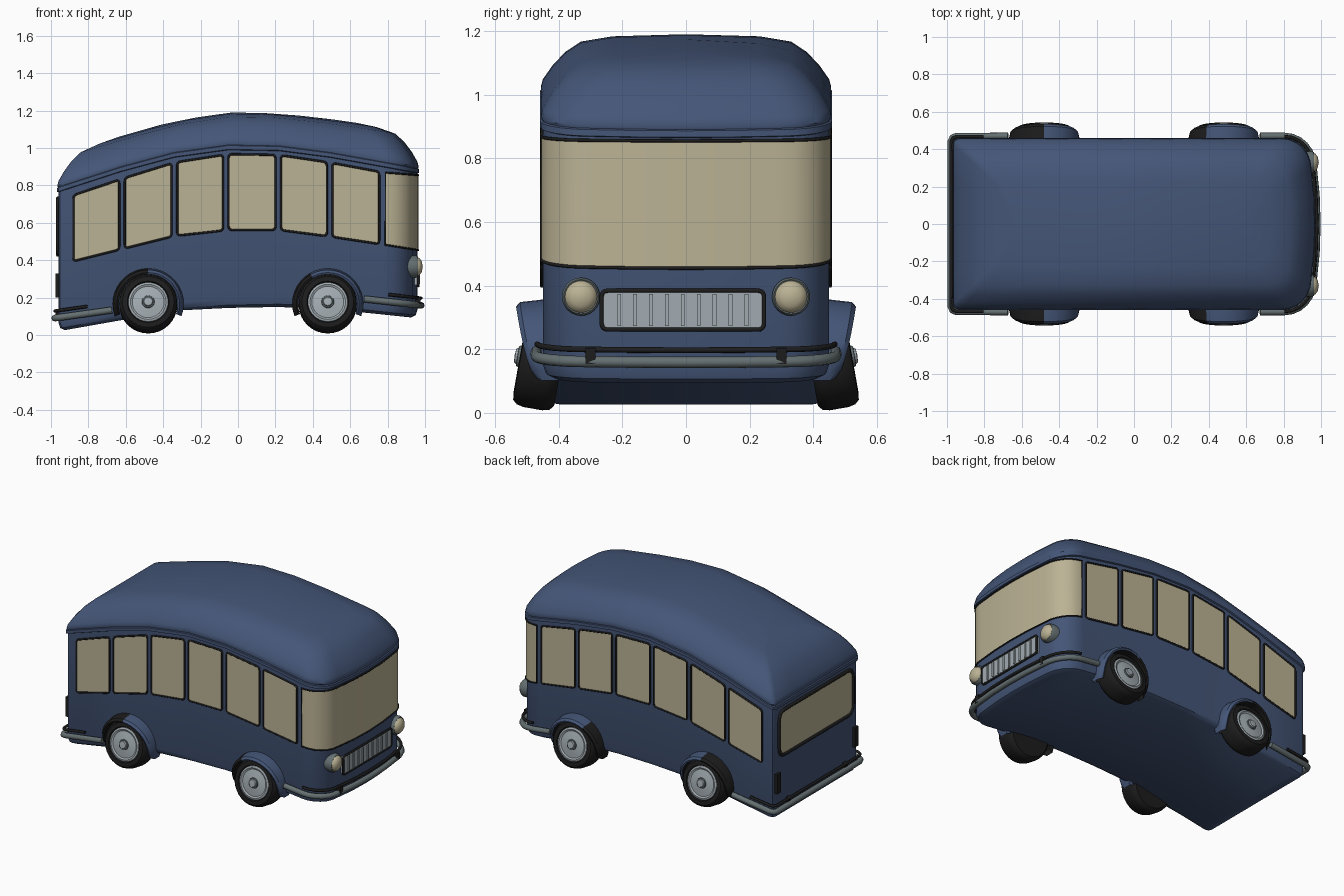
import bpy, bmesh, math
from mathutils import Matrix, Vector

if "Cube" in bpy.data.objects:
    bpy.data.objects.remove(bpy.data.objects["Cube"])


def material(name, col):
    m = bpy.data.materials.new(name)
    m.diffuse_color = (*col, 1)
    m.use_nodes = True
    m.node_tree.nodes["Principled BSDF"].inputs["Base Color"].default_value = m.diffuse_color
    return m


BLUE = material("navy paint", (0.058, 0.092, 0.185))
CREAM = material("cream glass", (0.50, 0.45, 0.30))
BLACK = material("black rubber", (0.012, 0.012, 0.012))
CHROME = material("light chrome", (0.36, 0.41, 0.44))
GREY = material("dark chrome", (0.13, 0.16, 0.165))

# Bent side lines of the bus: heights at these lengthwise stations
XS = [-.96, -.62, -.34, -.05, .22, .49, .77, .96]
FLOOR = [.02, .08, .13, .145, .15, .14, .11, .09]
SILL = [.375, .46, .53, .562, .562, .527, .485, .455]
HEAD = [.72, .835, .922, .967, .962, .922, .87, .855]
EAVE = [.80, .91, .985, 1.025, 1.02, .985, .935, .90]
CROWN = [.965, 1.065, 1.145, 1.19, 1.185, 1.155, 1.115, 1.08]


def at(line, x):
    i = 0
    while i < len(XS) - 2 and x > XS[i + 1]:
        i += 1
    t = (x - XS[i]) / (XS[i + 1] - XS[i])
    return line[i] + t * (line[i + 1] - line[i])


# Plan outline, -y half from the rear centre to the nose
HALF = [(-.96, 0), (-.96, -.25), (-.96, -.42), (-.951, -.441), (-.93, -.45)]
HALF += [(x, -.45) for x in XS[1:-1]]
HALF += [(.79 + .15 * math.sin(a), -.29 - .16 * math.cos(a))
         for a in [math.radians(15 * i) for i in range(7)]]
HALF += [(.955, -.15), (.96, 0)]
PLAN = HALF + [(x, -y) for x, y in HALF[-2:0:-1]]


def grow(p, d):
    return p[0] * (.96 + d) / .96, p[1] * (.45 + d) / .45


def mesh_object(name, bm, mats, smooth=40):
    bmesh.ops.remove_doubles(bm, verts=bm.verts, dist=1e-5)
    bmesh.ops.recalc_face_normals(bm, faces=bm.faces)
    me = bpy.data.meshes.new(name)
    bm.to_mesh(me)
    bm.free()
    for m in mats:
        me.materials.append(m)
    for p in me.polygons:
        p.use_smooth = True
    me.set_sharp_from_angle(angle=math.radians(smooth))
    ob = bpy.data.objects.new(name, me)
    bpy.context.collection.objects.link(ob)
    return ob


def loft(name, rings, mats, closed=True, rule=None):
    bm = bmesh.new()
    rows = [[bm.verts.new(p) for p in r] for r in rings]
    n = len(rings[0])
    for k in range(len(rows) - 1):
        for i in range(n if closed else n - 1):
            j = (i + 1) % n
            f = bm.faces.new((rows[k][i], rows[k][j], rows[k + 1][j], rows[k + 1][i]))
            if rule:
                f.material_index = rule(k, i, f.calc_center_median())
    return mesh_object(name, bm, mats)


def tube(name, pts, r, mat, closed=False):
    cu = bpy.data.curves.new(name, 'CURVE')
    cu.dimensions = '3D'
    cu.bevel_depth = r
    cu.bevel_resolution = 2
    cu.use_fill_caps = True
    sp = cu.splines.new('POLY')
    sp.points.add(len(pts) - 1)
    for q, p in zip(sp.points, pts):
        q.co = (*p, 1)
    sp.use_cyclic_u = closed
    cu.materials.append(mat)
    ob = bpy.data.objects.new(name, cu)
    bpy.context.collection.objects.link(ob)


def plate(name, pts, mat):
    bm = bmesh.new()
    bm.faces.new([bm.verts.new(p) for p in pts])
    mesh_object(name, bm, [mat])


def rounded(corners, r):
    out = []
    for i, c in enumerate(corners):
        c = Vector(c)
        a = (Vector(corners[i - 1]) - c).normalized() * r
        b = (Vector(corners[(i + 1) % len(corners)]) - c).normalized() * r
        for t in (0, .25, .5, .75, 1):
            out.append(c + a * (1 - t) ** 2 + b * t ** 2)
    return out


def box(name, centre, size, mat):
    bm = bmesh.new()
    bmesh.ops.create_cube(bm, size=1, matrix=Matrix.Translation(centre) @ Matrix.Diagonal((*size, 1)))
    mesh_object(name, bm, [mat])


def lathe(name, profile, mats, matrix, n=32, rule=None):
    # profile of (radius, distance) turned around local y
    rings = [[matrix @ Vector((r * math.cos(2 * math.pi * i / n), d, r * math.sin(2 * math.pi * i / n)))
              for i in range(n)] for r, d in profile]
    return loft(name, rings, mats, rule=rule)


# Body shell: floor, walls, gutter lip and domed roof
def ring(d, height):
    return [(*q, height(q[0])) for q in (grow(p, d) for p in PLAN)]


shell = [[(p[0] * .95, 0, at(FLOOR, p[0] * .95)) for p in PLAN],
         ring(-.035, lambda x: at(FLOOR, x)),
         ring(-.01, lambda x: at(FLOOR, x) + .015),
         ring(0, lambda x: at(FLOOR, x) + .045),
         ring(0, lambda x: at(EAVE, x) - .036),
         ring(.009, lambda x: at(EAVE, x) - .032),
         ring(.009, lambda x: at(EAVE, x) - .012),
         ring(.003, lambda x: at(EAVE, x) - .009)]
for d, h in [(.006, 0), (0, .14), (-.03, .40), (-.07, .66), (-.12, .86), (-.22, .96)]:
    shell.append(ring(d, lambda x: at(EAVE, x) + h * (at(CROWN, x) - at(EAVE, x))))
shell.append([(p[0] * .66, 0, at(CROWN, p[0] * .66)) for p in PLAN])
loft("bus_body", shell, [BLUE])

# Six windows on each side with rubber frames
SPANS = [(-.88, -.635), (-.605, -.355), (-.325, -.08), (-.05, .2), (.23, .475), (.505, .755)]
for side in (-1, 1):
    for a, b in SPANS:
        pts = rounded([(a, at(SILL, a)), (b, at(SILL, b)), (b, at(HEAD, b)), (a, at(HEAD, a))], .02)
        plate("side_window", [(p.x, side * .4535, p.y) for p in pts], CREAM)
        tube("side_window_frame", [(p.x, side * .4525, p.y) for p in pts], .006, BLACK, True)

# Wraparound windshield
front = [(.785, -.45)] + [p for p in HALF if p[0] > .787]
front += [(x, -y) for x, y in front[-2::-1]]
front = [grow(p, .004) for p in front]
low = [(x, y, at(SILL, x)) for x, y in front]
high = [(x, y, at(HEAD, x)) for x, y in front]
loft("windshield", [low, high], [CREAM], closed=False)
tube("windshield_frame", low + high[::-1], .005, BLACK, True)

# Rear window
pts = rounded([(-.39, .43), (.39, .43), (.39, .73), (-.39, .73)], .06)
plate("rear_window", [(-.964, p.x, p.y) for p in pts], CREAM)
tube("rear_window_frame", [(-.962, p.x, p.y) for p in pts], .012, BLACK, True)

# Grille with slats and frame
box("grille", (.953, -.01, .323), (.025, .5, .11), CHROME)
pts = rounded([(-.265, .262), (.245, .262), (.245, .384), (-.265, .384)], .02)
tube("grille_frame", [(.964, p.x, p.y) for p in pts], .007, BLACK, True)
for i in range(9):
    box("grille_slat", (.968, -.21 + i * .05, .323), (.008, .012, .1), CHROME)

# Headlights and tail lamps
for side in (-1, 1):
    m = Matrix.Translation((.9, side * .33, .365)) @ Matrix.Rotation(-math.pi / 2, 4, 'Z')
    lathe("headlight", [(.058, 0), (.060, .05), (.054, .062), (.05, .06), (.046, .07),
                        (.03, .082), (0, .088)], [GREY, CREAM], m, 24,
          lambda k, i, c: 1 if k > 2 else 0)
    box("tail_lamp", (-.967, side * .41, .265), (.02, .04, .13), BLACK)

# Wraparound bumpers: thick chrome bar with a thin dark bar above
def bumper_path(end, start, d, lift):
    half = [(start, -.45)] + [p for p in HALF if p[0] * end > abs(start) + .005][::end]
    path = [grow(p, d) for p in half + [(x, -y) for x, y in half[-2::-1]]]
    slope = -.11 if end > 0 else .14
    base = .194 if end > 0 else .135
    return [(x, y, base + slope * (x - end * .66) + lift) for x, y in path]


for end, label in ((1, "front"), (-1, "rear")):
    main = bumper_path(end, end * .66, .02, 0)
    tube(label + "_bumper", main, .018, GREY)
    tube(label + "_bumper_upper_bar", bumper_path(end, end * .79, .018, .038), .009, BLACK)
    for s in (-1, 1):
        box(label + "_bumper_bracket", (end * .962, s * .3, main[len(main) // 2][2] + .02),
            (.03, .03, .05), BLACK)

# Wheels with camber, hubs and flared fenders
for side in (-1, 1):
    for cx in (-.48, .48):
        m = (Matrix.Translation((cx, side * .455, .166)) @ Matrix.Diagonal((1, side, 1, 1))
             @ Matrix.Rotation(math.radians(10), 4, 'X'))
        lathe("tire", [(0, -.065), (.135, -.065), (.15, -.052), (.155, -.03), (.155, .03),
                       (.15, .052), (.138, .065), (.112, .068), (.106, .055)], [BLACK], m)
        lathe("hubcap", [(.108, .05), (.106, .062), (.095, .066), (.085, .06), (.05, .066), (.034, .068),
                         (.032, .075), (.026, .076), (.022, .083), (0, .085)], [CHROME, GREY], m,
              rule=lambda k, i, c: 1 if k in (5, 6) else 0)
        rows = []
        for i in range(23):
            a = math.radians(-20 + 10 * i)
            flare = .468 + .066 * math.sin(math.pi * i / 22) ** .6
            section = [(.158, .40), (.19, .40), (.19, .452), (.182, flare - .012),
                       (.168, flare), (.158, flare - .004)]
            rows.append([(cx + r * math.cos(a), side * y, .166 + r * math.sin(a)) for r, y in section])
        dark_x = -.48 if cx < 0 else .40
        loft("fender", rows, [BLUE, BLACK],
             rule=lambda k, i, c: 1 if i == 5 or c.x < dark_x else 0)
